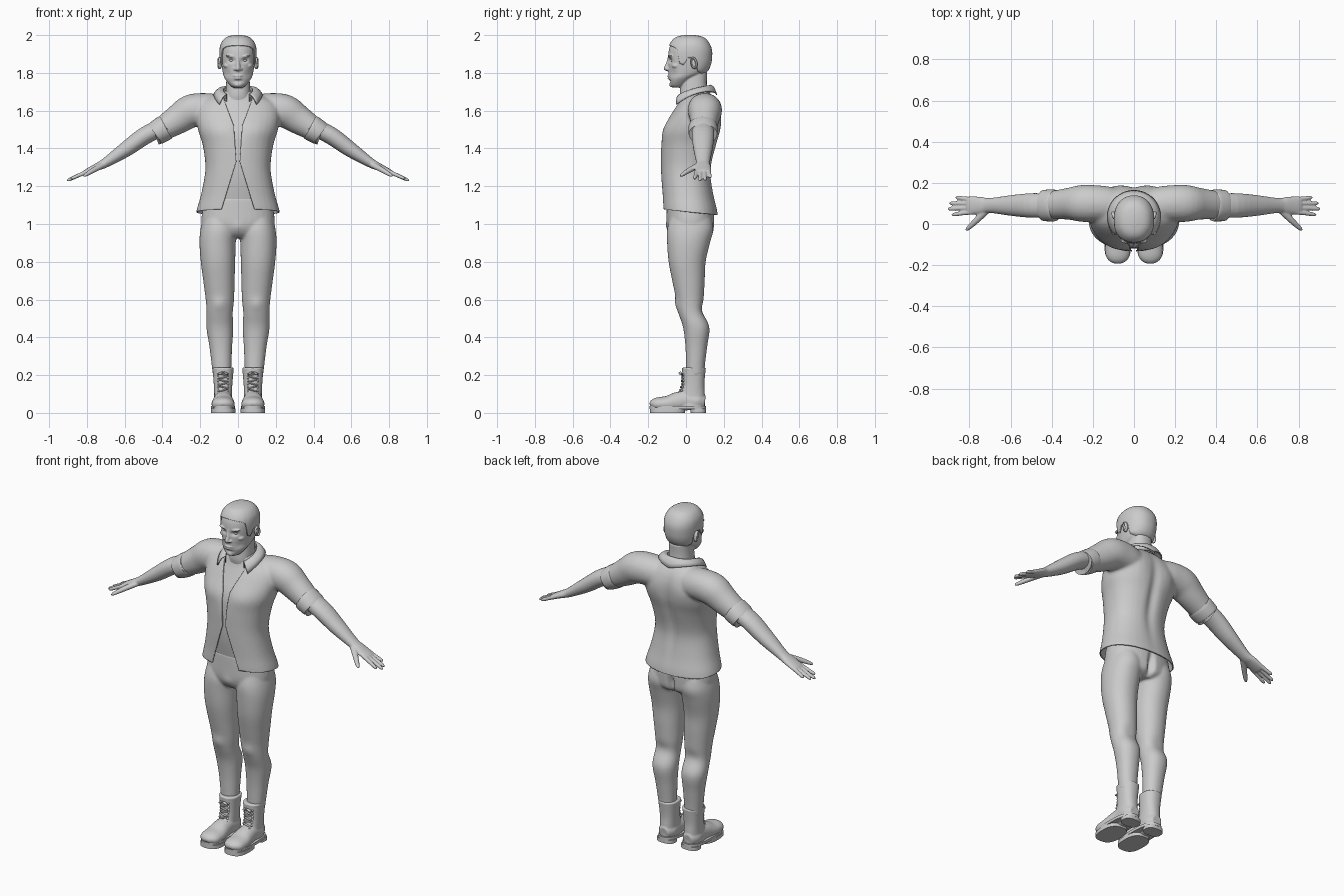
import bpy, bmesh, math
from mathutils import Vector, Matrix

if "Cube" in bpy.data.objects:
    bpy.data.objects.remove(bpy.data.objects["Cube"])

V = Vector


def dense(rows, k=4):
    """Catmull-Rom refinement of a short table of sections."""
    out = []
    for i in range(len(rows) - 1):
        p0, p1, p2, p3 = rows[max(i - 1, 0)], rows[i], rows[i + 1], rows[min(i + 2, len(rows) - 1)]
        for j in range(k):
            t = j / k
            out.append([.5 * (2 * b + (c - a) * t + (2 * a - 5 * b + 4 * c - d) * t * t + (3 * b - a - 3 * c + d) * t ** 3)
                        for a, b, c, d in zip(p0, p1, p2, p3)])
    return out + [list(rows[-1])]


def oval(c, u, v, n=36, p=2.3):
    pts = []
    for i in range(n):
        a = 2 * math.pi * i / n
        ca, sa = math.cos(a), math.sin(a)
        f = (abs(ca) ** p + abs(sa) ** p) ** (-1 / p)
        pts.append(c + u * ca * f + v * sa * f)
    return pts


def loft(bm, rings, closed=True, caps=True):
    vs = [[bm.verts.new(p) for p in r] for r in rings]
    n = len(vs[0])
    for a, b in zip(vs, vs[1:]):
        for i in range(n if closed else n - 1):
            j = (i + 1) % n
            bm.faces.new((a[i], a[j], b[j], b[i]))
    if caps:
        bm.faces.new(vs[0])
        bm.faces.new(vs[-1])


def stack(bm, rows, p=2.3, k=4):
    """Upright loft, rows of z, x, y front, y back, half width."""
    loft(bm, [oval(V((x, (f + b) / 2, z)), V((r, 0, 0)), V((0, (b - f) / 2, 0)), p=p) for z, x, f, b, r in dense(rows, k)])


def tube(bm, rows, n=24, p=2.1, k=4):
    """Loft along a path, rows of x, y, z, half width, half height."""
    d = dense(rows, k)
    rings = []
    for i, (x, y, z, w, h) in enumerate(d):
        t = (V(d[min(i + 1, len(d) - 1)][:3]) - V(d[max(i - 1, 0)][:3])).normalized()
        u = V((0, 0, 1)).cross(t).normalized()
        rings.append(oval(V((x, y, z)), u * w, t.cross(u) * h, n, p))
    loft(bm, rings)


def blob(bm, c, r, tilt=0):
    m = Matrix.Translation(c) @ Matrix.Rotation(tilt, 4, 'Y') @ Matrix.Diagonal((*r, 1))
    bmesh.ops.create_uvsphere(bm, u_segments=20, v_segments=12, radius=1, matrix=m)


def finish(name, bm, mirror=False, voxel=0, relax=3, thick=0):
    bmesh.ops.recalc_face_normals(bm, faces=bm.faces)
    ob = bpy.data.objects.new(name, bpy.data.meshes.new(name))
    bm.to_mesh(ob.data)
    bm.free()
    bpy.context.collection.objects.link(ob)
    if mirror:
        ob.modifiers.new("mirror", 'MIRROR')
    if voxel:
        m = ob.modifiers.new("remesh", 'REMESH')
        m.mode, m.voxel_size = 'VOXEL', voxel
        m = ob.modifiers.new("relax", 'SMOOTH')
        m.factor, m.iterations = .5, relax
    me = bpy.data.meshes.new_from_object(ob.evaluated_get(bpy.context.evaluated_depsgraph_get()))
    ob.modifiers.clear()
    ob.data = me
    me.polygons.foreach_set("use_smooth", [True] * len(me.polygons))
    me.set_sharp_from_angle(angle=math.radians(45))
    if thick:
        m = ob.modifiers.new("thickness", 'SOLIDIFY')
        m.thickness = thick
    return ob


def sculpt(ob, dents):
    """Soft symmetric pushes along y: centre, radii, amount."""
    for v in ob.data.vertices:
        q = V((abs(v.co.x), v.co.y, v.co.z))
        v.co.y += sum(s * math.exp(-sum(((a - b) / r) ** 2 for a, b, r in zip(q, c, rr))) for c, rr, s in dents)


def table(t, x):
    for (a, b), (c, d) in zip(t, t[1:]):
        if x <= c:
            return b + (d - b) * max(0, (x - a) / (c - a))
    return t[-1][1]


# Shirt: torso and sleeves fused, then hem and front opening cut
bm = bmesh.new()
stack(bm, [(1.0, 0, -.115, .172, .23), (1.07, 0, -.126, .166, .22), (1.15, 0, -.128, .148, .197), (1.25, 0, -.132, .133, .177),
           (1.32, 0, -.133, .138, .173), (1.42, 0, -.132, .163, .187), (1.5, 0, -.12, .182, .212), (1.58, 0, -.08, .184, .222),
           (1.64, 0, -.042, .168, .2), (1.68, 0, -.01, .142, .13), (1.7, 0, .02, .12, .08)])
for s in (1, -1):
    tube(bm, [(s * .1, .09, 1.605, .08, .08), (s * .17, .098, 1.607, .088, .086), (s * .25, .1, 1.597, .09, .088),
              (s * .32, .098, 1.553, .077, .078), (s * .42, .09, 1.49, .066, .06)])
shirt = finish("shirt", bm, voxel=.009, relax=6, thick=.006)
sculpt(shirt, [((0, .16, 1.4), (.03, .08, .2), -.016), ((.1, .17, 1.55), (.06, .08, .08), .008),
               ((.1, -.1, 1.5), (.07, .08, .06), -.007), ((0, -.12, 1.5), (.03, .08, .08), .008)])
bm = bmesh.new()
bm.from_mesh(shirt.data)
bmesh.ops.bisect_plane(bm, geom=bm.verts[:] + bm.edges[:] + bm.faces[:], plane_co=(0, 0, 1.065), plane_no=V((0, .1, 1)).normalized(), clear_inner=True)
gap = [(1.0, .112), (1.33, .009), (1.52, .022), (1.66, .075), (1.72, .08)]
for (z0, w0), (z1, w1) in zip(gap, gap[1:]):
    for s in (1, -1):
        fs = [f for f in bm.faces if f.calc_center_median().y < .03 and abs(f.calc_center_median().x) < .13
              and z0 - .01 < f.calc_center_median().z < z1 + .01]
        geom = list({e for f in fs for e in (*f.verts, *f.edges)}) + fs
        bmesh.ops.bisect_plane(bm, geom=geom, plane_co=(s * w0, 0, z0), plane_no=V((z1 - z0, 0, -s * (w1 - w0))).normalized())
cut = [f for f in bm.faces if f.calc_center_median().y < .03 and abs(f.calc_center_median().x) < table(gap, f.calc_center_median().z)]
bmesh.ops.delete(bm, geom=cut, context='FACES')
bm.to_mesh(shirt.data)
bm.free()

# Bare chest inside the open shirt
bm = bmesh.new()
stack(bm, [(1.08, 0, -.09, .1, .15), (1.25, 0, -.117, .108, .155), (1.4, 0, -.118, .135, .165), (1.5, 0, -.106, .155, .188),
           (1.6, 0, -.056, .15, .18), (1.66, 0, -.028, .13, .12), (1.71, 0, -.02, .11, .06)])
finish("chest", bm)

# Rolled sleeve cuffs
bm = bmesh.new()
tube(bm, [(.383, .09, 1.512, .07, .06), (.388, .09, 1.509, .077, .068), (.433, .09, 1.481, .076, .064),
          (.439, .09, 1.477, .07, .058), (.43, .09, 1.483, .05, .045)], n=32)
finish("sleeve_cuffs", bm, mirror=True)

# Forearms and hands
bm = bmesh.new()
tube(bm, [(.37, .09, 1.525, .055, .045), (.485, .09, 1.472, .06, .047), (.59, .09, 1.398, .051, .041), (.7, .09, 1.325, .036, .026),
          (.745, .09, 1.303, .042, .02), (.8, .09, 1.277, .044, .015), (.812, .09, 1.271, .036, .011)])
for y0, xt, yt in ((.058, .885, .046), (.079, .905, .074), (.1, .897, .101), (.12, .868, .128)):
    tube(bm, [(x, y, 1.277 - .45 * (x - .8), r, r) for x, y, r in ((.785, y0, .012), ((.79 + xt) / 2, (y0 + yt) / 2, .0105),
              (xt - .012, yt, .009), (xt, yt, .004))], n=12)
tube(bm, [(.715, .07, 1.312, .02, .016), (.765, .018, 1.285, .015, .014), (.803, -.018, 1.262, .011, .01), (.817, -.03, 1.254, .005, .005)], n=14)
finish("arms_and_hands", bm, mirror=True, voxel=.0045, relax=2)

# Trousers: hips and legs fused
bm = bmesh.new()
stack(bm, [(1.14, 0, -.1, .118, .165), (1.08, 0, -.102, .148, .186), (1.0, 0, -.102, .15, .194), (.95, 0, -.085, .142, .17), (.925, 0, -.055, .11, .1)])
for s in (1, -1):
    stack(bm, [(1.03, s * .1, -.085, .135, .085), (.97, s * .103, -.1, .145, .096), (.9, s * .108, -.1, .127, .096), (.8, s * .106, -.092, .104, .091),
               (.7, s * .101, -.073, .099, .083), (.6, s * .096, -.052, .094, .075), (.53, s * .097, -.04, .094, .069),
               (.45, s * .096, -.015, .124, .071), (.35, s * .091, -.003, .112, .06), (.25, s * .087, 0, .1, .052), (.2, s * .085, 0, .098, .048)], p=2.15)
pants = finish("trousers", bm, voxel=.007, relax=5)
sculpt(pants, [((0, .15, .98), (.018, .06, .07), -.03), ((0, -.1, .98), (.03, .05, .03), -.006),
               ((.1, -.05, .575), (.04, .06, .035), -.009), ((.1, .1, .55), (.05, .05, .04), -.008)])

# Boots with soles, heels and laces
bx = .079
bm = bmesh.new()
stack(bm, [(.24, bx, -.012, .097, .05), (.238, bx, -.021, .105, .057), (.22, bx, -.02, .103, .055), (.15, bx, -.02, .097, .049),
           (.09, bx, -.035, .1, .047), (.03, bx, -.05, .1, .052)])
tube(bm, [(bx, .1, .055, .03, .035), (bx, .06, .06, .051, .045), (bx, 0, .065, .05, .052), (bx, -.05, .056, .055, .053),
          (bx, -.1, .048, .061, .042), (bx, -.15, .046, .059, .036), (bx, -.175, .042, .045, .028), (bx, -.187, .036, .02, .013)])
finish("boots", bm, mirror=True, voxel=.005, relax=2)
bm = bmesh.new()
for z0, z1, f, b, r in ((.02, .036, -.192, .107, .064), (0, .022, -.19, -.005, .065), (0, .022, .025, .106, .054)):
    stack(bm, [(z0, bx, f, b, r), (z1, bx, f, b, r)], p=2.7, k=1)
finish("boot_soles", bm, mirror=True)
bm = bmesh.new()
for i in range(8):
    z = .085 + i * .017
    y = table([(.085, -.055), (.11, -.033), (.15, -.021), (.22, -.02)], z)
    blob(bm, (bx, y, z), (.027, .007, .004), .25 * (-1) ** i)
    for s in (1, -1):
        blob(bm, (bx + s * .026, y + .008, z), (.006, .006, .006))
for s in (1, -1):
    blob(bm, (bx + s * .014, -.03, .21), (.016, .009, .006), s * .4)
finish("boot_laces", bm, mirror=True)

# Head and neck: skull, brow, nose, lips and chin fused
head_rows = [(1.722, 0, -.07, -.02, .024), (1.735, 0, -.083, 0, .043), (1.77, 0, -.09, .04, .07), (1.8, 0, -.093, .1, .08),
             (1.84, 0, -.094, .124, .087), (1.88, 0, -.095, .131, .091), (1.92, 0, -.091, .131, .092), (1.95, 0, -.08, .12, .086),
             (1.975, 0, -.06, .1, .068), (1.988, 0, -.035, .075, .045), (1.994, 0, .0, .04, .015)]
bm = bmesh.new()
stack(bm, head_rows, p=2.2)
stack(bm, [(1.62, 0, -.02, .12, .08), (1.68, 0, -.033, .116, .068), (1.74, 0, -.028, .11, .063), (1.8, 0, -.02, .112, .06)])
loft(bm, [oval(V((0, y, z)), V((w, 0, 0)), V((0, .016, 0)), 20, 2) for y, z, w in
          ((-.08, 1.888, .012), (-.084, 1.87, .009), (-.093, 1.845, .011), (-.102, 1.826, .013), (-.1, 1.815, .012), (-.088, 1.81, .01))])
blob(bm, (0, -.088, 1.784), (.026, .011, .006))
blob(bm, (0, -.086, 1.771), (.022, .012, .007))
blob(bm, (0, -.073, 1.738), (.024, .016, .014))
for s in (1, -1):
    blob(bm, (s * .014, -.092, 1.82), (.01, .014, .008))
    blob(bm, (s * .038, -.079, 1.888), (.028, .017, .007), s * -.12)
    blob(bm, (s * .055, -.05, 1.838), (.022, .026, .016))
head = finish("head", bm, voxel=.004, relax=2)
sculpt(head, [((.035, -.088, 1.866), (.018, .03, .011), .013), ((.055, -.06, 1.795), (.02, .04, .025), .006), ((0, -.09, 1.756), (.03, .03, .008), .005)])
bm = bmesh.new()
blob(bm, (.034, -.066, 1.866), (.016, .014, .009))
finish("eyes", bm, mirror=True)

# Ears: rim around a shallow bowl
bm = bmesh.new()
m = Matrix.Translation((.098, .042, 1.852)) @ Matrix.Rotation(.2, 4, 'X') @ Matrix.Rotation(-.3, 4, 'Z')
loop = [oval(m @ V((0, .013 * math.cos(a), .026 * math.sin(a))), m.to_3x3() @ V((.008, 0, 0)),
             m.to_3x3() @ V((0, .006 * math.cos(a), .006 * math.sin(a))), 8, 2) for a in [2 * math.pi * i / 24 for i in range(25)]]
loft(bm, loop, caps=False)
blob(bm, (.093, .042, 1.85), (.009, .016, .028))
bmesh.ops.remove_doubles(bm, verts=bm.verts, dist=.0001)
finish("ears", bm, mirror=True)

# Short hair: shell over the skull ending at a hairline
cols = [list(c) for c in zip(*dense(head_rows, 6))]
hairline = [(-1, 1.945), (-.75, 1.938), (-.55, 1.925), (-.42, 1.85), (-.22, 1.84), (-.1, 1.88), (.3, 1.88), (.45, 1.81), (1, 1.785)]
rings = []
for k in range(25):
    ring = []
    for i in range(72):
        a = 2 * math.pi * i / 72
        z = 1.994 - (1.994 - table(hairline, math.sin(a))) * (k / 24) ** 1.8
        f, b, r = (table(list(zip(cols[0], c)), z) for c in cols[2:])
        lift = .006 * max(0, (z - 1.93) / .064)
        ring.append(oval(V((0, (f + b) / 2, z + lift)), V((r + .006, 0, 0)), V((0, (b - f) / 2 + .007, 0)), 72, 2.2)[i])
    rings.append(ring)
bm = bmesh.new()
loft(bm, rings, caps=False)
bm.verts.ensure_lookup_table()
bm.faces.new(bm.verts[:72])
finish("hair", bm, thick=.006)

# Open collar folding from the neck out to two points
rings = []
for i in range(41):
    t = abs(i - 20) / 20
    a, s = math.radians(150 * t), (1 if i > 20 else -1)
    top = V((s * .078 * math.sin(a * .88), .045 + .085 * math.cos(a), 1.738 - .05 * t ** 1.5))
    edge = V((s * .13 * math.sin(a * .86), .05 + .115 * math.cos(a * .86) - .03 * t * t, 1.685 + .022 * math.sin(math.pi * t) - .052 * t ** 3))
    rings.append([top - V((0, 0, .04)), top] + [top.lerp(edge, q) + V((0, -.008 * t * t, .014)) * math.sin(math.pi * q) for q in (.25, .5, .75, 1)])
bm = bmesh.new()
loft(bm, rings, closed=False, caps=False)
finish("collar", bm, thick=.006)
